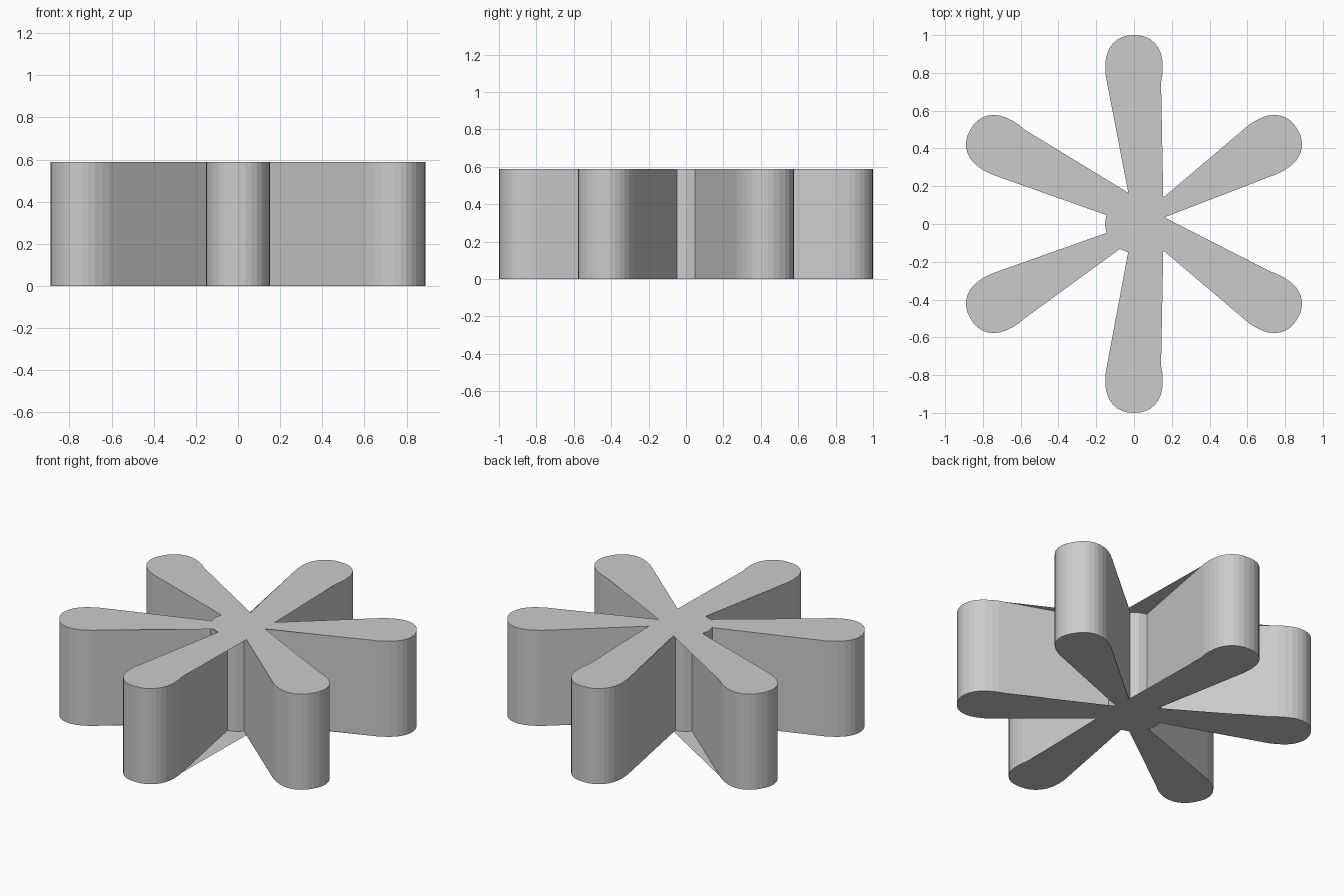
import bpy, bmesh, math
from mathutils import Vector

if "Cube" in bpy.data.objects:
    bpy.data.objects.remove(bpy.data.objects["Cube"])

H = 0.588      # thickness
HUB = 0.155    # hub radius


def polar(angle, r, u=0.0):
    """Point r along a direction and u sideways (counter-clockwise)."""
    c, s = math.cos(angle), math.sin(angle)
    return Vector((r * c - u * s, r * s + u * c))


# Petal half profile (r, u): straight flank, then a rounded tip
half = [(0.75, 0.143), (0.79, 0.150)]
STEPS = 8
for i in range(STEPS):
    t = 0.5 * math.pi * i / STEPS
    half.append((0.83 + 0.17 * math.sin(t) ** 0.88, 0.152 * math.cos(t) ** 0.88))
petal = [(r, -u) for r, u in half] + [(1.0, 0.0)] + [(r, u) for r, u in reversed(half)]

# Cap corners that web over the gaps between petals (gap number -> points)
webs = {0: [(0.16, 0.035)], 1: [(0.155, 0.14)], 2: [(-0.03, 0.165)],
        4: [(-0.075, -0.132), (-0.031, -0.15)], 5: [(0.155, -0.14)]}

bm = bmesh.new()


def pair(p):
    return (bm.verts.new((p[0], p[1], 0)), bm.verts.new((p[0], p[1], H)))


# Wall loop and cap loop share the petal rims and differ only in the gaps
wall, cap = [], []
for k in range(6):
    gap = math.radians(60 * k)
    step = math.radians(30)
    inner = [pair(polar(gap - step, 0.15, 0.032)),
             pair(polar(gap, HUB)),
             pair(polar(gap + step, 0.15, -0.032))]
    rim = [pair(polar(gap + step, r, u)) for r, u in petal]
    wall += inner + rim
    cap += ([pair(p) for p in webs[k]] if k in webs else inner) + rim

for a, b in zip(wall, wall[1:] + wall[:1]):
    bm.faces.new((a[0], b[0], b[1], a[1]))
caps = [bm.faces.new([p[1] for p in cap]),
        bm.faces.new([p[0] for p in reversed(cap)])]
bm.normal_update()
bmesh.ops.triangulate(bm, faces=caps)

mesh = bpy.data.meshes.new("six_petal_block")
bm.to_mesh(mesh)
bm.free()
block = bpy.data.objects.new("six_petal_block", mesh)
bpy.context.collection.objects.link(block)
